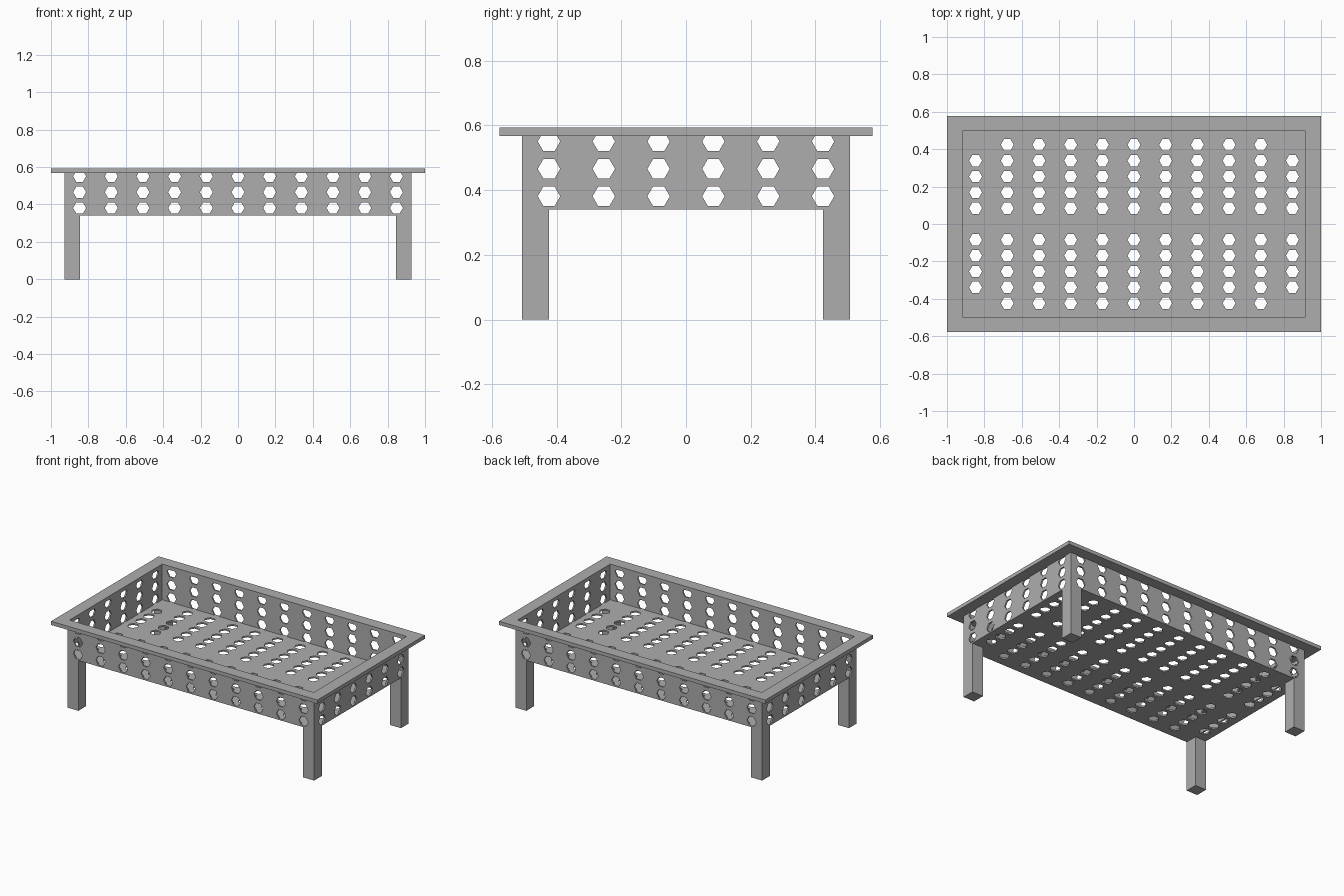
import bpy
import bmesh
from math import radians
from mathutils import Matrix, Vector

cube = bpy.data.objects.get("Cube")
if cube:
    bpy.data.objects.remove(cube, do_unlink=True)

# Main dimensions
PITCH = 0.0847
HOLE_R = 0.0347
X, Y = 0.927, 0.507          # outer half sizes of the tray
WALL = 0.01
FLOOR, RIM, TOP = 0.341, 0.568, 0.593
LEG = 0.083

grey = bpy.data.materials.new("plain_grey")
grey.use_nodes = True
colour = (0.42, 0.42, 0.42, 1)
grey.diffuse_color = colour
grey.node_tree.nodes["Principled BSDF"].inputs["Base Color"].default_value = colour


def finish(name, bm):
    mesh = bpy.data.meshes.new(name)
    bm.to_mesh(mesh)
    bm.free()
    mesh.materials.append(grey)
    obj = bpy.data.objects.new(name, mesh)
    bpy.context.collection.objects.link(obj)
    return obj


def box(name, low, high):
    low, high = Vector(low), Vector(high)
    bm = bmesh.new()
    bmesh.ops.create_cube(bm, size=1, matrix=Matrix.Translation((low + high) / 2)
                          @ Matrix.Diagonal((*(high - low), 1)))
    return finish(name, bm)


def hex_cutter(name, centres, rotation, depth):
    bm = bmesh.new()
    for c in centres:
        bmesh.ops.create_cone(bm, cap_ends=True, segments=6, radius1=HOLE_R,
                              radius2=HOLE_R, depth=depth,
                              matrix=Matrix.Translation(c) @ rotation)
    return finish(name, bm)


def cut(target, cutter):
    cutter.hide_render = True
    mod = target.modifiers.new("cut", 'BOOLEAN')
    mod.operation = 'DIFFERENCE'
    mod.solver = 'EXACT'
    mod.object = cutter
    bpy.context.view_layer.objects.active = target
    bpy.ops.object.modifier_apply(modifier=mod.name)
    bpy.data.objects.remove(cutter, do_unlink=True)


# Hexagons with their points to the sides, for each drilling direction
turn = Matrix.Rotation(radians(90), 4, 'Z')
along_z = turn
along_y = Matrix.Rotation(radians(90), 4, 'X') @ turn
along_x = Matrix.Rotation(radians(90), 4, 'Z') @ along_y

columns = [2 * PITCH * i for i in range(-5, 6)]
side_columns = [2 * PITCH * (i + 0.5) for i in range(-3, 3)]
levels = [PITCH * (i + 0.5) for i in (4, 5, 6)]

# Open tray with perforated walls and floor
tray = box("perforated_tray", (-X, -Y, FLOOR), (X, Y, RIM))
cut(tray, box("cavity", (WALL - X, WALL - Y, FLOOR + WALL), (X - WALL, Y - WALL, 1)))
cut(tray, hex_cutter("front_holes", [(x, 0, z) for x in columns for z in levels],
                     along_y, 3))
cut(tray, hex_cutter("side_holes", [(0, y, z) for y in side_columns for z in levels],
                     along_x, 3))
floor_holes = [(2 * PITCH * i, PITCH * j, FLOOR)
               for i in range(-5, 6) for j in range(-5, 6)
               if j != 0 and not (abs(i) == 5 and abs(j) == 5)]
cut(tray, hex_cutter("floor_holes", floor_holes, along_z, 0.06))

# Flat rim around the opening
rim = box("rim", (-1, -0.577, RIM), (1, 0.577, TOP))
cut(rim, box("opening", (WALL - X, WALL - Y, 0), (X - WALL, Y - WALL, 1)))

# Four square legs flush with the tray corners
for sx, side in ((-1, "right"), (1, "left")):
    for sy, end in ((-1, "front"), (1, "back")):
        xs = sorted((sx * X, sx * (X - LEG)))
        ys = sorted((sy * Y, sy * (Y - LEG)))
        box(f"{end}_{side}_leg", (xs[0], ys[0], 0), (xs[1], ys[1], FLOOR))
